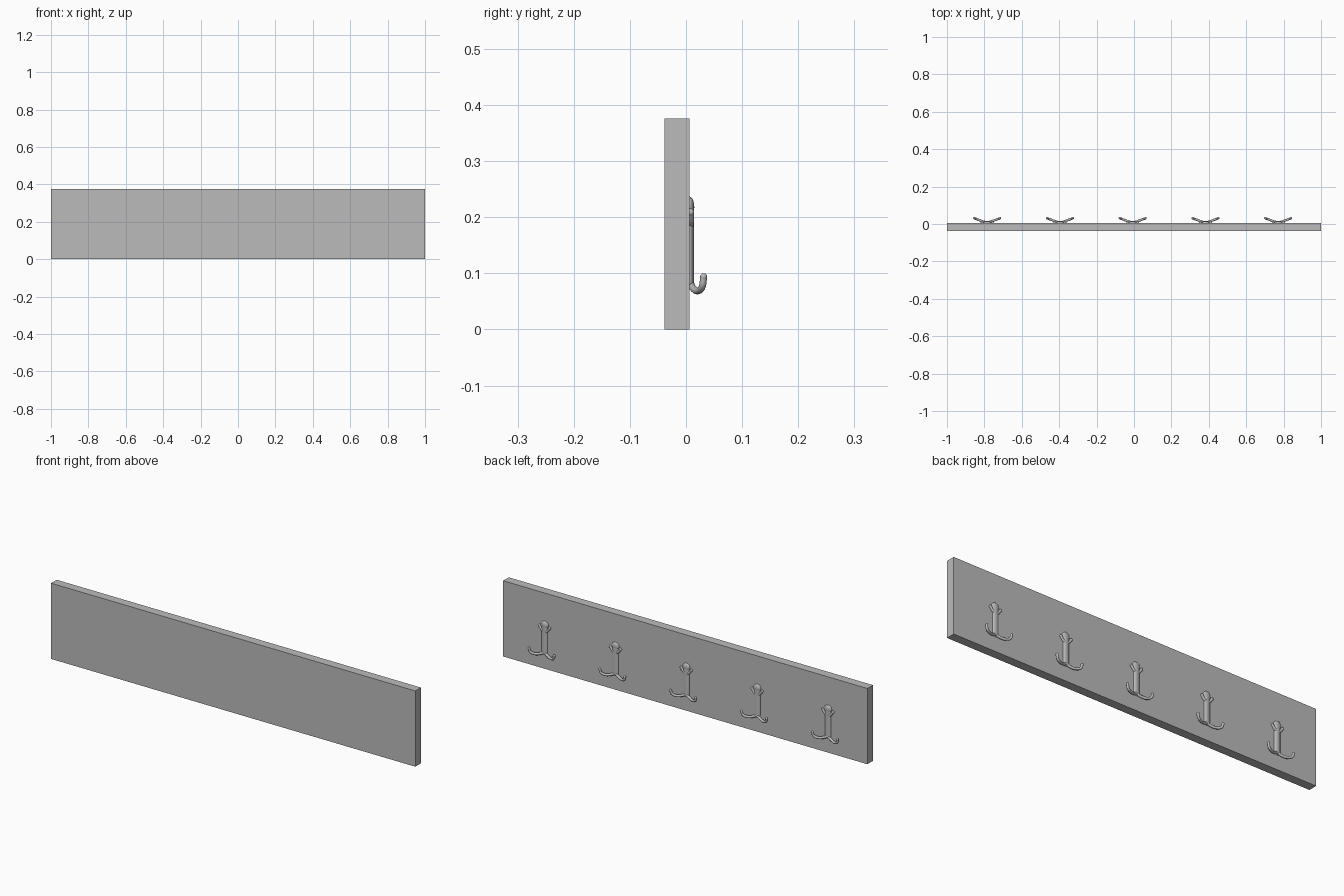
import bpy, bmesh
from mathutils import Matrix, Vector

cube = bpy.data.objects.get("Cube")
if cube:
    bpy.data.objects.remove(cube, do_unlink=True)

grey = bpy.data.materials.new("plain grey")
grey.use_nodes = True
colour = (0.5, 0.5, 0.5, 1)
grey.diffuse_color = colour
grey.node_tree.nodes["Principled BSDF"].inputs["Base Color"].default_value = colour

BACK = 0.006      # rear face of the board, where the hooks sit
HOOK_X = [-0.007 + 0.389 * i for i in range(-2, 3)]


def add_object(name, mesh, location=(0, 0, 0)):
    if not mesh.materials:
        mesh.materials.append(grey)
    obj = bpy.data.objects.new(name, mesh)
    obj.location = location
    bpy.context.collection.objects.link(obj)
    return obj


def ball(bm, centre, size):
    """Add an ellipsoid with the given half sizes."""
    bmesh.ops.create_uvsphere(
        bm, u_segments=20, v_segments=12, radius=1,
        matrix=Matrix.Translation(centre) @ Matrix.Diagonal((*size, 1)))


def finish(bm, name):
    for face in bm.faces:
        face.smooth = True
    mesh = bpy.data.meshes.new(name)
    bm.to_mesh(mesh)
    bm.free()
    return mesh


def rod(name, points, radius, tip):
    """Sweep a round rod along a smooth path and round off both ends."""
    curve = bpy.data.curves.new(name, "CURVE")
    curve.dimensions = "3D"
    curve.bevel_depth = radius
    curve.bevel_resolution = 4
    curve.resolution_u = 8
    spline = curve.splines.new("BEZIER")
    spline.bezier_points.add(len(points) - 1)
    for knot, co in zip(spline.bezier_points, points):
        knot.co = co
        knot.handle_left_type = knot.handle_right_type = "AUTO"
    helper = bpy.data.objects.new(name, curve)
    bm = bmesh.new()
    swept = bpy.data.meshes.new_from_object(helper)
    bm.from_mesh(swept)
    bpy.data.objects.remove(helper)
    bpy.data.meshes.remove(swept)
    ball(bm, points[0], [radius] * 3)
    ball(bm, points[-1], [tip] * 3)
    return finish(bm, name)


# Board
bm = bmesh.new()
bmesh.ops.create_cube(bm, size=1, matrix=Matrix.Translation((0, -0.016, 0.188))
                      @ Matrix.Diagonal((2, 0.044, 0.376, 1)))
board_mesh = bpy.data.meshes.new("board")
bm.to_mesh(board_mesh)
bm.free()
add_object("board", board_mesh)

# Flattened stem with rounded foot and a wider head
bm = bmesh.new()
bmesh.ops.create_cone(
    bm, segments=20, radius1=0.016, radius2=0.016, depth=0.13,
    matrix=Matrix.Translation((0, BACK, 0.15)) @ Matrix.Diagonal((1, 0.5, 1, 1)))
ball(bm, Vector((0, BACK, 0.085)), (0.016, 0.008, 0.014))
ball(bm, Vector((0, BACK, 0.218)), (0.020, 0.0088, 0.019))
stem_mesh = finish(bm, "hook_stem")

# Curved prongs and short upper ears, one mesh per side
side_meshes = []
for side, sign in (("left", 1), ("right", -1)):
    prong = [(sign * x, y, z) for x, y, z in (
        (0, 0.008, 0.082), (0.02, 0.013, 0.073), (0.045, 0.022, 0.069),
        (0.064, 0.029, 0.077), (0.069, 0.0315, 0.094))]
    ear = [(sign * x, y, z) for x, y, z in (
        (0, 0.008, 0.182), (0.016, 0.008, 0.193), (0.028, 0.008, 0.209))]
    side_meshes.append((f"{side}_prong", rod(f"{side}_prong", prong, 0.0062, 0.0062)))
    side_meshes.append((f"{side}_ear", rod(f"{side}_ear", ear, 0.006, 0.0066)))

# Repeat the hook along the board
for i, x in enumerate(HOOK_X, 1):
    for name, mesh in [("stem", stem_mesh)] + side_meshes:
        add_object(f"hook_{i}_{name}", mesh, (x, 0, 0))
